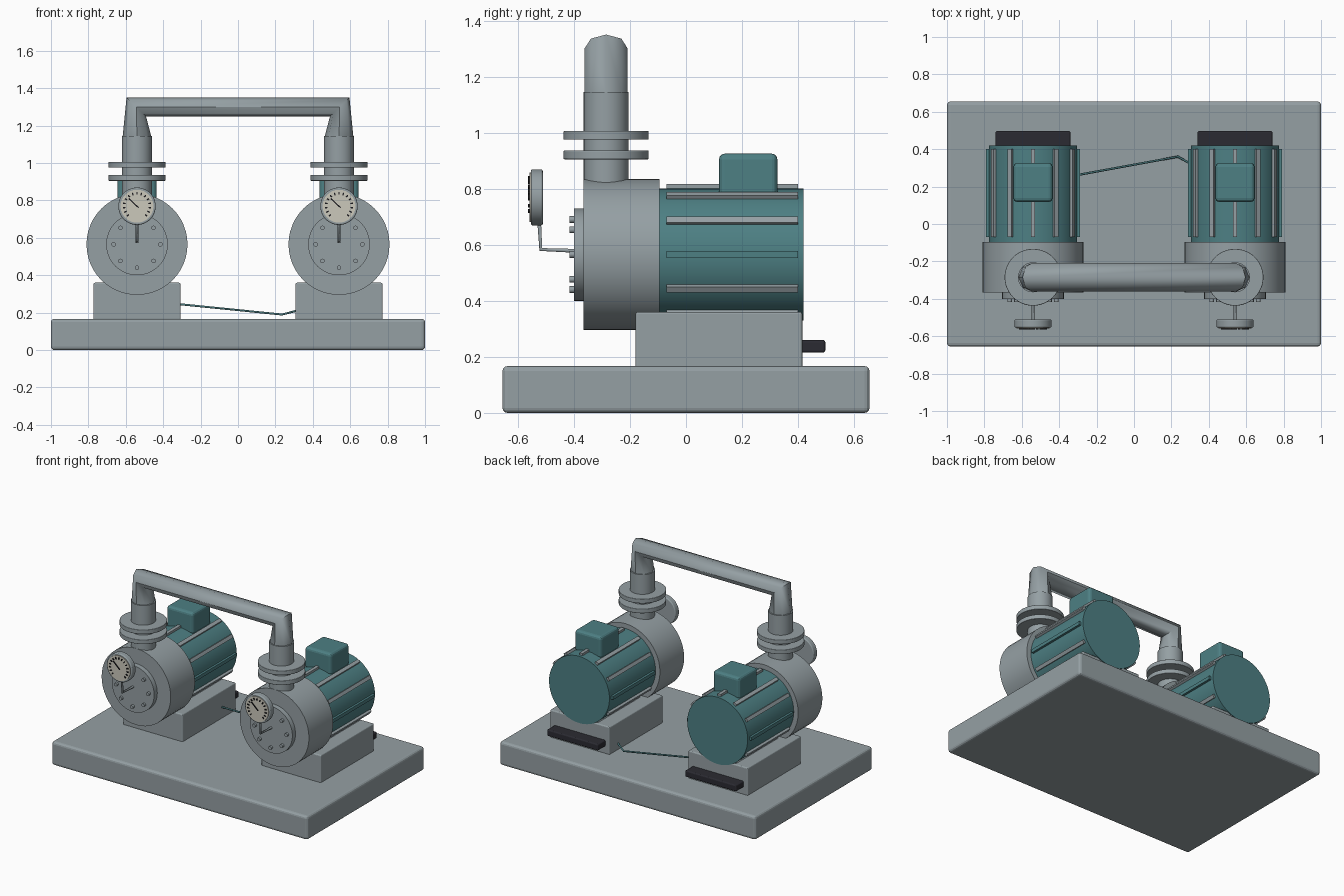
import bpy, bmesh, math
from mathutils import Vector, Matrix

if "Cube" in bpy.data.objects:
    bpy.data.objects.remove(bpy.data.objects["Cube"])


def material(name, rgb):
    m = bpy.data.materials.new(name)
    m.diffuse_color = (*rgb, 1)
    m.use_nodes = True
    m.node_tree.nodes["Principled BSDF"].inputs["Base Color"].default_value = m.diffuse_color
    return m


GREY = material("grey steel", (0.30, 0.35, 0.37))
TEAL = material("teal paint", (0.075, 0.215, 0.23))
DARK = material("dark rubber", (0.024, 0.024, 0.032))
CREAM = material("cream dial", (0.60, 0.58, 0.50))
BLACK = material("black marks", (0.008, 0.008, 0.01))


def finish(name, bm, mat, bevel=0.0, smooth=True):
    bmesh.ops.recalc_face_normals(bm, faces=bm.faces)
    me = bpy.data.meshes.new(name)
    bm.to_mesh(me)
    bm.free()
    ob = bpy.data.objects.new(name, me)
    bpy.context.collection.objects.link(ob)
    me.materials.append(mat)
    if bevel:
        mod = ob.modifiers.new("Bevel", 'BEVEL')
        mod.width, mod.segments = bevel, 3
        mod.limit_method = 'ANGLE'
    if smooth:
        bpy.ops.object.select_all(action='DESELECT')
        ob.select_set(True)
        bpy.context.view_layer.objects.active = ob
        bpy.ops.object.shade_smooth_by_angle(angle=math.radians(40))
    return ob


def add_box(bm, lo, hi, turn=Matrix()):
    lo, hi = Vector(lo), Vector(hi)
    m = turn @ Matrix.Translation((lo + hi) / 2) @ Matrix.Diagonal((*(hi - lo), 1))
    bmesh.ops.create_cube(bm, size=1, matrix=m)


def box(name, lo, hi, mat, bevel=0.0):
    bm = bmesh.new()
    add_box(bm, lo, hi)
    return finish(name, bm, mat, bevel, False)


def add_cyl(bm, a, b, r, n=48):
    a, b = Vector(a), Vector(b)
    d = b - a
    m = Matrix.Translation((a + b) / 2) @ d.to_track_quat('Z', 'Y').to_matrix().to_4x4()
    bmesh.ops.create_cone(bm, cap_ends=True, segments=n, radius1=r, radius2=r,
                          depth=d.length, matrix=m)


def cyl(name, a, b, r, mat, bevel=0.0, n=48):
    bm = bmesh.new()
    add_cyl(bm, a, b, r, n)
    return finish(name, bm, mat, bevel)


def tube(name, points, r, mat):
    cu = bpy.data.curves.new(name, 'CURVE')
    cu.dimensions = '3D'
    cu.bevel_depth, cu.bevel_resolution, cu.use_fill_caps = r, 1, True
    sp = cu.splines.new('POLY')
    sp.points.add(len(points) - 1)
    for p, co in zip(sp.points, points):
        p.co = (*co, 1)
    cu.materials.append(mat)
    ob = bpy.data.objects.new(name, cu)
    bpy.context.collection.objects.link(ob)


def pump(x, side):
    zc, py = 0.565, -0.285
    box(f"plinth_{side}", (x - .233, -.18, .16), (x + .233, .415, .36), GREY, .008)
    box(f"foot_bar_{side}", (x - .2, .40, .215), (x + .2, .497, .26), DARK, .008)

    # Pump casing and bolted cover
    cyl(f"casing_{side}", (x, -.365, zc), (x, -.095, zc), .27, GREY)
    cyl(f"cover_{side}", (x, -.40, zc), (x, -.36, zc), .165, GREY)
    bm = bmesh.new()
    for i in range(8):
        a = i * math.pi / 4
        bx, bz = x + .125 * math.cos(a), zc + .125 * math.sin(a)
        add_cyl(bm, (bx, -.416, bz), (bx, -.395, bz), .012, 12)
    finish(f"cover_bolts_{side}", bm, GREY)

    # Motor with lengthwise cooling ribs and terminal box
    cyl(f"motor_{side}", (x, -.10, zc), (x, .42, zc), .236, TEAL)
    ribs, side_ribs = bmesh.new(), bmesh.new()
    for i in range(12):
        turn = Matrix.Translation((x, 0, zc)) @ Matrix.Rotation(i * math.pi / 6, 4, 'Y')
        add_box(side_ribs if i % 6 == 0 else ribs,
                (.22, -.07, -.012), (.251, .40, .012), turn)
    finish(f"motor_ribs_{side}", ribs, GREY, smooth=False)
    finish(f"side_ribs_{side}", side_ribs, TEAL, smooth=False)
    box(f"terminal_box_{side}", (x - .104, .118, .77), (x + .104, .326, .925), TEAL, .02)

    # Outlet neck and flange pair
    cyl(f"outlet_neck_{side}", (x, py, .70), (x, py, 1.145), .08, GREY)
    for label, z in (("lower", .905), ("upper", .975)):
        cyl(f"{label}_flange_{side}", (x, py, z), (x, py, z + .031), .152, GREY, .003)

    # Pressure gauge: stem, case, dial, marks and needle
    tube(f"gauge_stem_{side}", [(x, -.525, .70), (x, -.518, .583), (x, -.39, .578)], .008, GREY)
    gz = .769
    cyl(f"gauge_case_{side}", (x, -.553, gz), (x, -.511, gz), .1, GREY, .006)
    cyl(f"gauge_dial_{side}", (x, -.558, gz), (x, -.55, gz), .088, CREAM)
    marks = bmesh.new()
    for i in range(15):
        a = math.radians(-45 + i * 270 / 14)
        turn = Matrix.Translation((x, 0, gz)) @ Matrix.Rotation(-a, 4, 'Y')
        add_box(marks, (.062, -.563, -.0035), (.076, -.556, .0035), turn)
    turn = Matrix.Translation((x, 0, gz)) @ Matrix.Rotation(math.radians(-137), 4, 'Y')
    add_box(marks, (-.012, -.563, -.003), (.06, -.556, .003), turn)
    finish(f"gauge_marks_{side}", marks, BLACK, smooth=False)


# Base slab
box("base_slab", (-1, -.655, 0), (1, .655, .167), GREY, .018)
for px, label in ((-.54, "left"), (.54, "right")):
    pump(px, label)

# Cross pipe: eight-sided loft with mitred corners
bm = bmesh.new()
rings = []
for x, z, rx, rz in ((-.54, 1.14, .077, 0), (-.544, 1.3, .052, .05),
                     (.544, 1.3, -.052, .05), (.54, 1.14, -.077, 0)):
    rings.append([bm.verts.new((x - rx * math.cos(a), -.285 + .077 * math.sin(a),
                                z + rz * math.cos(a)))
                  for a in (k * math.pi / 4 for k in range(8))])
for r0, r1 in zip(rings, rings[1:]):
    for k in range(8):
        j = (k + 1) % 8
        bm.faces.new((r0[k], r0[j], r1[j], r1[k]))
bm.faces.new(rings[0])
bm.faces.new(rings[-1])
pipe = finish("cross_pipe", bm, GREY)
pipe.data.set_sharp_from_angle(angle=math.radians(50))

# Cable between the two plinths
tube("cable", [(-.34, .255, .248), (.235, .36, .19), (.34, .30, .217)], .006, TEAL)
